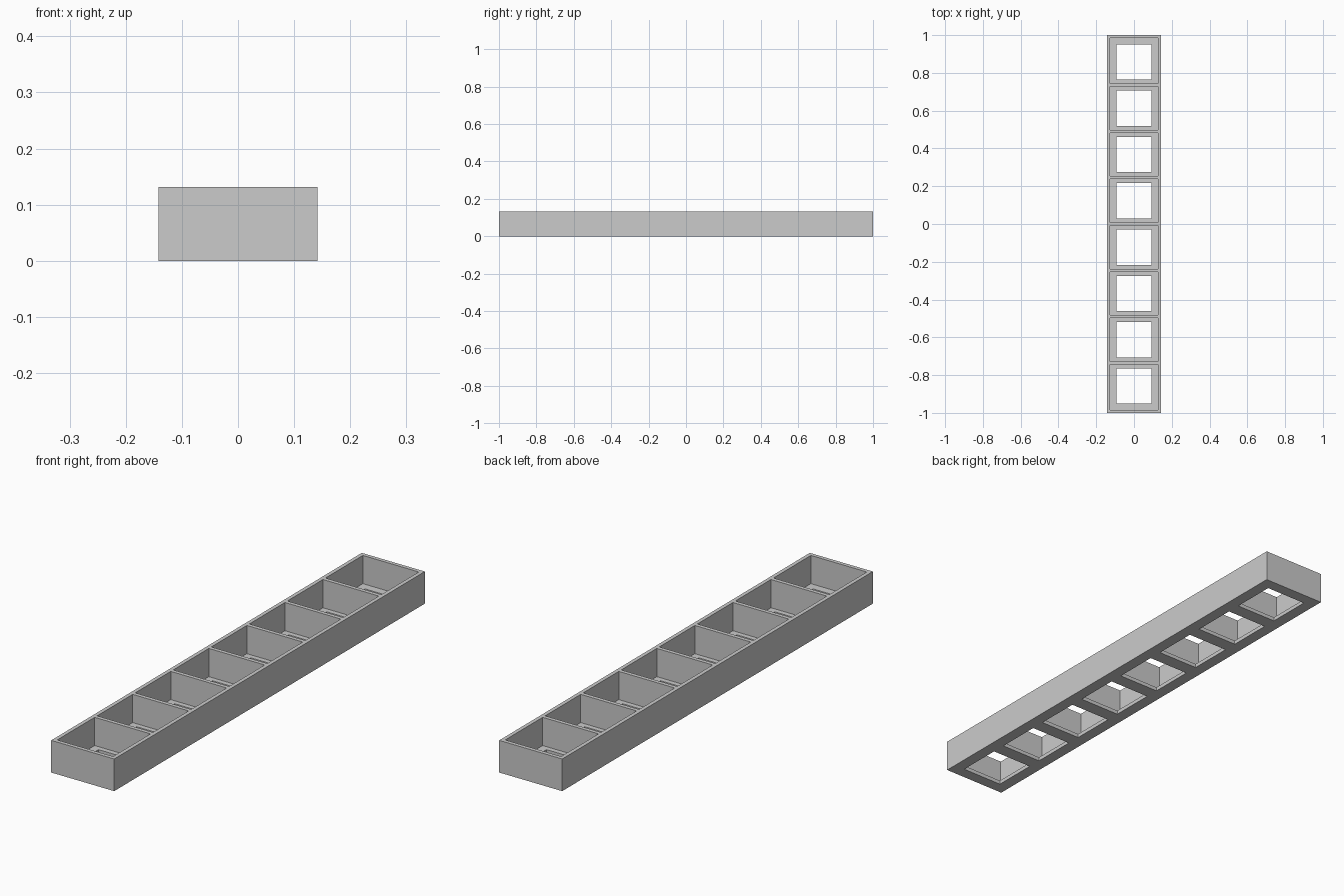
import bpy
import bmesh
from mathutils import Matrix, Vector

cube = bpy.data.objects.get("Cube")
if cube:
    bpy.data.objects.remove(cube, do_unlink=True)

# Overall sizes
HALF_X, HALF_Y, HEIGHT = 0.142, 1.0, 0.131
WALL, FLOOR = 0.016, 0.016
CELLS, PITCH = 8, 0.245
WINDOW = 0.187

grey = bpy.data.materials.new("plain_grey")
grey.use_nodes = True
grey.diffuse_color = (0.6, 0.6, 0.6, 1)
grey.node_tree.nodes["Principled BSDF"].inputs["Base Color"].default_value = (0.6, 0.6, 0.6, 1)


def boxes(name, corners):
    """One object made of axis-aligned boxes given as (low, high) corners."""
    bm = bmesh.new()
    for low, high in corners:
        low, high = Vector(low), Vector(high)
        place = Matrix.Translation((low + high) / 2) @ Matrix.Diagonal((*(high - low), 1))
        bmesh.ops.create_cube(bm, size=1, matrix=place)
    mesh = bpy.data.meshes.new(name)
    bm.to_mesh(mesh)
    bm.free()
    mesh.materials.append(grey)
    obj = bpy.data.objects.new(name, mesh)
    bpy.context.collection.objects.link(obj)
    return obj


def cut(target, cutter):
    """Subtract the cutter from the target and discard it."""
    cutter.hide_render = True
    mod = target.modifiers.new(cutter.name, "BOOLEAN")
    mod.operation = "DIFFERENCE"
    mod.solver = "EXACT"
    mod.object = cutter
    bpy.context.view_layer.objects.active = target
    bpy.ops.object.modifier_apply(modifier=mod.name)
    bpy.data.objects.remove(cutter, do_unlink=True)


# Compartments between dividers, and a square window in each floor
pockets, windows = [], []
inner_x, inner_y, w = HALF_X - WALL, HALF_Y - WALL, WINDOW / 2
for i in range(CELLS):
    y = (i - (CELLS - 1) / 2) * PITCH
    reach = (PITCH - WALL) / 2
    low = -inner_y if i == 0 else y - reach
    high = inner_y if i == CELLS - 1 else y + reach
    pockets.append(((-inner_x, low, FLOOR), (inner_x, high, HEIGHT * 2)))
    windows.append(((-w, y - w, -HEIGHT), (w, y + w, FLOOR * 2)))

# Tray body
tray = boxes("divided_tray", [((-HALF_X, -HALF_Y, 0), (HALF_X, HALF_Y, HEIGHT))])
cut(tray, boxes("compartment_cutter", pockets))
cut(tray, boxes("window_cutter", windows))
